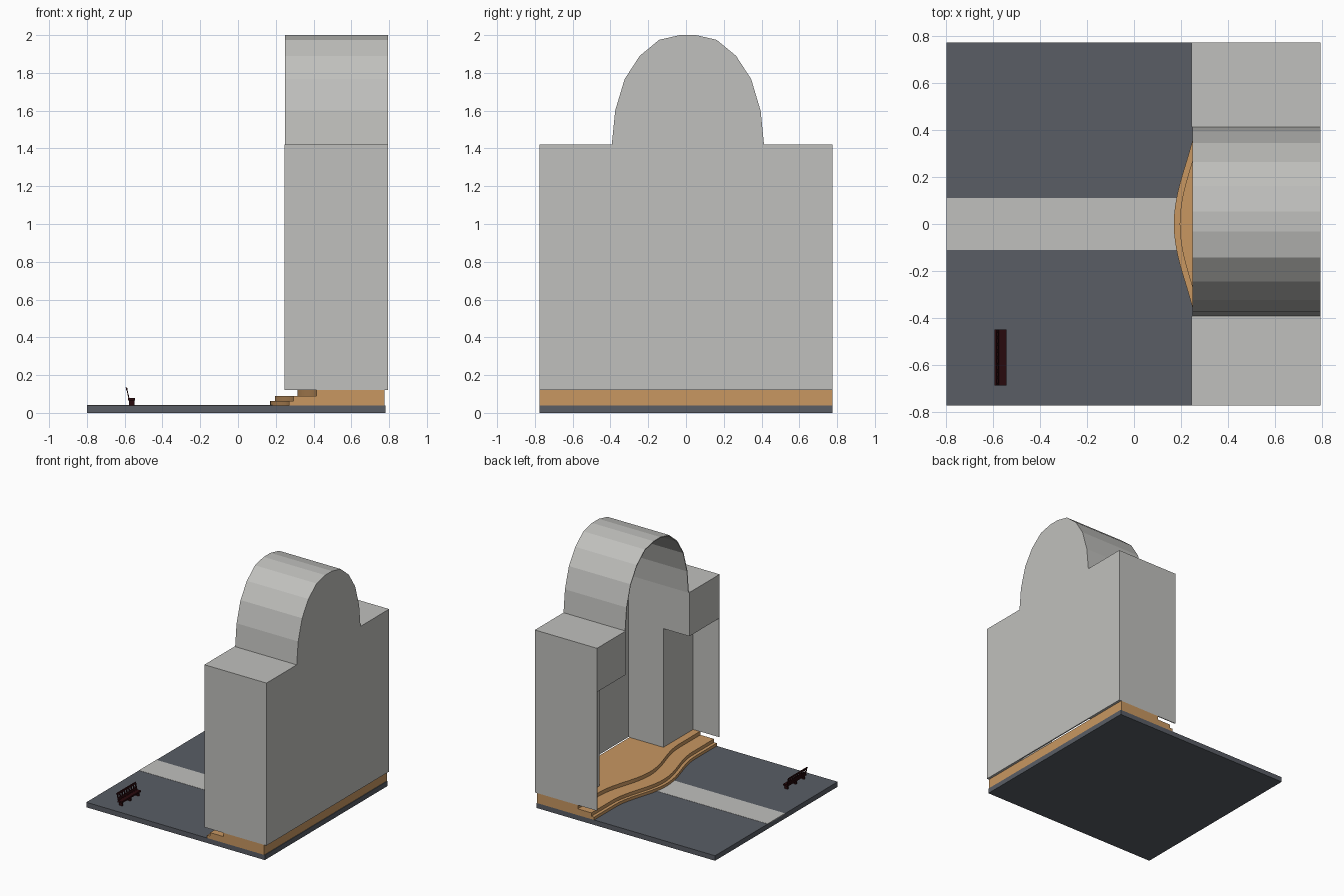
import bpy, bmesh, math
from mathutils import Vector

if "Cube" in bpy.data.objects:
    bpy.data.objects.remove(bpy.data.objects["Cube"])


def material(name, rgb):
    m = bpy.data.materials.new(name)
    m.diffuse_color = (*rgb, 1)
    m.use_nodes = True
    m.node_tree.nodes["Principled BSDF"].inputs["Base Color"].default_value = m.diffuse_color
    return m


GREY = material("light_grey", (0.53, 0.53, 0.51))
SLATE = material("slate_grey", (0.10, 0.11, 0.13))
WOOD = material("tan_wood", (0.58, 0.31, 0.12))
MAROON = material("dark_maroon", (0.022, 0.003, 0.004))


def prism(name, pts, axis, a, b, mat):
    """Extrude a closed 2D outline along an axis from a to b."""
    place = {"x": lambda p: Vector((a, p[0], p[1])),
             "y": lambda p: Vector((p[0], a, p[1])),
             "z": lambda p: Vector((p[0], p[1], a))}[axis]
    step = Vector([(b - a) * (axis == k) for k in "xyz"])
    bm = bmesh.new()
    low = [bm.verts.new(place(p)) for p in pts]
    high = [bm.verts.new(v.co + step) for v in low]
    bm.faces.new(low)
    bm.faces.new(high[::-1])
    n = len(pts)
    for i in range(n):
        j = (i + 1) % n
        bm.faces.new((low[i], high[i], high[j], low[j]))
    bmesh.ops.recalc_face_normals(bm, faces=bm.faces)
    me = bpy.data.meshes.new(name)
    bm.to_mesh(me)
    bm.free()
    me.materials.append(mat)
    ob = bpy.data.objects.new(name, me)
    bpy.context.collection.objects.link(ob)
    return ob


def box(name, x0, x1, y0, y1, z0, z1, mat):
    return prism(name, [(x0, y0), (x1, y0), (x1, y1), (x0, y1)], "z", z0, z1, mat)


# ground slab and path
box("ground_slab", -0.8, 0.78, -0.775, 0.775, 0, 0.04, SLATE)
box("path", -0.8, 0.25, -0.11, 0.11, 0.036, 0.0415, GREY)

# stage floor: three stacked layers with a bulging front edge
W = 0.51
for i, (front, z0, z1) in enumerate([(0.17, 0.04, 0.063), (0.195, 0.063, 0.09),
                                     (0.315, 0.09, 0.12)]):
    edge = [(front + 0.1, -0.775)]
    for k in range(-12, 13):
        y = W * k / 12
        edge.append((front + 0.05 * (1 - math.cos(math.pi * y / W)), y))
    edge += [(front + 0.1, 0.775), (0.775, 0.775), (0.775, -0.775)]
    prism(f"stage_step_{i + 1}", edge, "z", z0, z1, WOOD)

# barrel vault outline, centred slightly off the middle
CY = 0.01
half = [(0.403, 1.42), (0.385, 1.6), (0.335, 1.767), (0.255, 1.89),
        (0.152, 1.975), (0.043, 2.0)]
arch = [(CY - y, z) for y, z in half] + [(CY + y, z) for y, z in half[::-1]]
inner = [(CY + (y - CY) * 0.985, 1.42 + (z - 1.42) * 0.987) for y, z in arch]
prism("vault_shell", arch + inner[::-1], "x", 0.25, 0.795, GREY)
prism("hall_back_wall", [(CY - 0.403, 0.12)] + arch + [(CY + 0.403, 0.12)],
      "x", 0.785, 0.795, GREY)

# side wings: solid rear, overhanging lintel, thin outer wall
wing = [(0.795, 0.12), (0.795, 1.42), (0.245, 1.42),
        (0.245, 1.07), (0.475, 1.07), (0.475, 0.12)]
for side, y_in, y_out in (("right", -0.393, -0.775), ("left", 0.413, 0.775)):
    s = 1 if y_out > 0 else -1
    prism(f"{side}_wing", wing, "y", y_in, y_out, GREY)
    box(f"{side}_outer_wall", 0.245, 0.475, y_out - s * 0.007, y_out, 0.12, 1.07, GREY)

# bench
Y0, Y1 = -0.69, -0.45
box("bench_seat", -0.583, -0.545, Y0, Y1, 0.066, 0.079, MAROON)
for i, y in enumerate((Y0 + 0.01, (Y0 + Y1) / 2 - 0.006, Y1 - 0.022)):
    box(f"bench_leg_{i + 1}", -0.578, -0.548, y, y + 0.012, 0.04, 0.068, MAROON)


def back_strip(name, t0, t1, y0, y1, thick):
    """Piece of the leaning backrest between two fractions of its height."""
    at = lambda t: (-0.577 - 0.014 * t, 0.076 + 0.059 * t)
    (xa, za), (xb, zb) = at(t0), at(t1)
    prism(name, [(xa - thick, za), (xa + thick, za), (xb + thick, zb), (xb - thick, zb)],
          "y", y0, y1, MAROON)


back_strip("bench_top_rail", 0.78, 1, Y0, Y1, 0.004)
back_strip("bench_low_rail", 0.15, 0.4, Y0, Y1, 0.003)
for i in range(9):
    y = Y0 + (Y1 - Y0 - 0.012) * i / 8
    back_strip(f"bench_slat_{i + 1}", 0, 0.9, y, y + 0.012, 0.0025)
